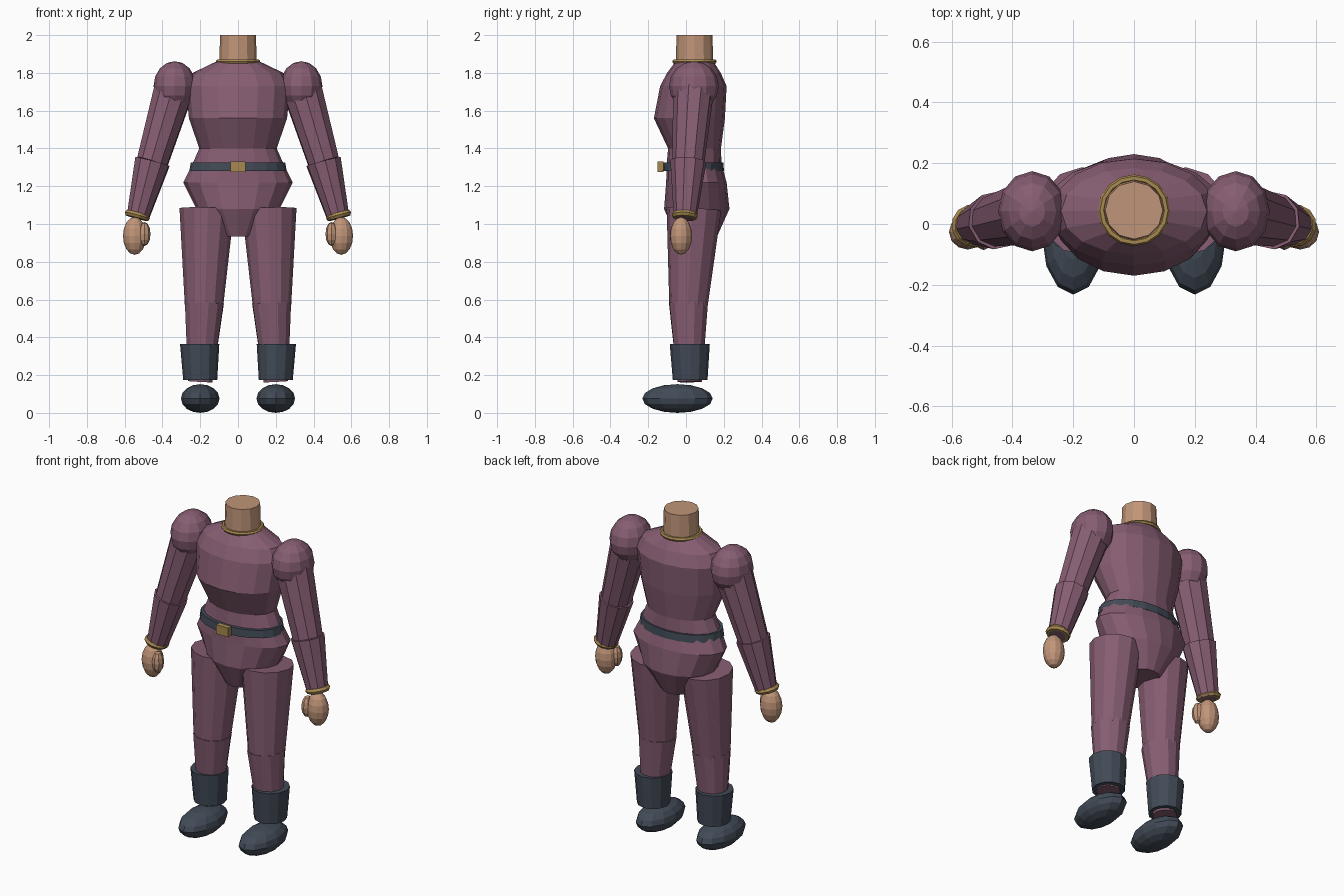
import bpy, bmesh, math
from mathutils import Vector, Matrix

if "Cube" in bpy.data.objects:
    bpy.data.objects.remove(bpy.data.objects["Cube"])


def material(name, rgb):
    m = bpy.data.materials.new(name)
    m.diffuse_color = (*rgb, 1)
    m.use_nodes = True
    m.node_tree.nodes["Principled BSDF"].inputs["Base Color"].default_value = m.diffuse_color
    return m


CLOTH = material("plum_cloth", (0.24, 0.11, 0.17))
SKIN = material("skin", (0.53, 0.30, 0.19))
DARK = material("dark_leather", (0.054, 0.07, 0.095))
GOLD = material("gold_trim", (0.38, 0.25, 0.08))


def finish(name, bm, mat, mirror=False):
    bmesh.ops.recalc_face_normals(bm, faces=bm.faces)
    me = bpy.data.meshes.new(name)
    bm.to_mesh(me)
    bm.free()
    me.materials.append(mat)
    ob = bpy.data.objects.new(name, me)
    bpy.context.collection.objects.link(ob)
    if mirror:
        ob.modifiers.new("mirror", 'MIRROR').use_mirror_merge = False
    return ob


def loft(name, rings, mat, n=16, mirror=False):
    """Capped stack of ellipses: (z, cx, cy, rx, ry)."""
    bm = bmesh.new()
    loops = [[bm.verts.new((cx + rx * math.cos(2 * math.pi * i / n),
                            cy + ry * math.sin(2 * math.pi * i / n), z))
              for i in range(n)] for z, cx, cy, rx, ry in rings]
    for a, b in zip(loops, loops[1:]):
        for i in range(n):
            j = (i + 1) % n
            bm.faces.new((a[i], a[j], b[j], b[i]))
    bm.faces.new(loops[0])
    bm.faces.new(loops[-1])
    return finish(name, bm, mat, mirror)


def limb(name, a, b, ra, rb, mat, n=10):
    """Mirrored tapered tube from a to b."""
    a, b = Vector(a), Vector(b)
    bm = bmesh.new()
    rot = (b - a).to_track_quat('Z', 'Y').to_matrix().to_4x4()
    bmesh.ops.create_cone(bm, cap_ends=True, segments=n, radius1=ra, radius2=rb,
                          depth=(b - a).length,
                          matrix=Matrix.Translation((a + b) / 2) @ rot)
    return finish(name, bm, mat, True)


def ball(name, c, r, mat, u=12, v=8):
    """Mirrored ellipsoid."""
    bm = bmesh.new()
    bmesh.ops.create_uvsphere(bm, u_segments=u, v_segments=v, radius=1,
                              matrix=Matrix.Translation(c) @ Matrix.Diagonal((*r, 1)))
    return finish(name, bm, mat, True)


def ring(name, c, axis, major, minor, mat, mirror=False, n=16, k=6):
    """Torus around an axis."""
    m = Matrix.Translation(c) @ Vector(axis).to_track_quat('Z', 'Y').to_matrix().to_4x4()
    bm = bmesh.new()
    v = []
    for i in range(n):
        t = 2 * math.pi * i / n
        row = []
        for j in range(k):
            p = 2 * math.pi * j / k
            r = major + minor * math.cos(p)
            row.append(bm.verts.new(m @ Vector((r * math.cos(t), r * math.sin(t),
                                                minor * math.sin(p)))))
        v.append(row)
    for i in range(n):
        for j in range(k):
            i2, j2 = (i + 1) % n, (j + 1) % k
            bm.faces.new((v[i][j], v[i2][j], v[i2][j2], v[i][j2]))
    return finish(name, bm, mat, mirror)


# Torso from crotch to collar: z, cx, cy, rx, ry
loft("torso", [(0.935, 0, 0.055, 0.10, 0.11), (1.08, 0, 0.057, 0.22, 0.173),
               (1.22, 0, 0.055, 0.29, 0.16), (1.32, 0, 0.043, 0.24, 0.145),
               (1.40, 0, 0.045, 0.205, 0.14), (1.56, 0, 0.018, 0.26, 0.188),
               (1.73, 0, 0.039, 0.275, 0.176), (1.80, 0, 0.042, 0.24, 0.142),
               (1.86, 0, 0.045, 0.115, 0.10)], CLOTH)

# Neck and collar
loft("neck", [(1.82, 0, 0.045, 0.10, 0.10), (2.0, 0, 0.045, 0.095, 0.095)], SKIN, n=12)
ring("collar", (0, 0.045, 1.86), (0, 0, 1), 0.106, 0.012, GOLD)

# Belt and buckle
loft("belt", [(1.28, 0, 0.038, 0.258, 0.163), (1.325, 0, 0.038, 0.25, 0.16)], DARK, n=20)
bm = bmesh.new()
bmesh.ops.create_cube(bm, size=1, matrix=Matrix.Translation((0, -0.135, 1.303))
                      @ Matrix.Diagonal((0.08, 0.03, 0.055, 1)))
finish("buckle", bm, GOLD)

# Arms
elbow, wrist = Vector((0.453, 0.012, 1.33)), Vector((0.532, -0.005, 1.03))
ball("shoulder", (0.335, 0.042, 1.73), (0.112, 0.132, 0.132), CLOTH)
limb("upper_arm", (0.34, 0.04, 1.71), elbow, 0.108, 0.086, CLOTH)
limb("forearm", elbow, wrist, 0.096, 0.06, CLOTH)
ring("wrist_band", (0.533, -0.006, 1.045), wrist - elbow, 0.053, 0.017, GOLD, True, n=12)
ball("hand", (0.547, -0.026, 0.937), (0.062, 0.058, 0.10), SKIN)
ball("thumb", (0.495, -0.05, 0.947), (0.032, 0.036, 0.064), SKIN, 8, 6)

# Legs
limb("thigh", (0.165, 0.042, 1.08), (0.18, 0.013, 0.57), 0.145, 0.102, CLOTH, 12)
limb("shin", (0.178, 0.013, 0.585), (0.20, 0.02, 0.165), 0.106, 0.066, CLOTH, 12)

# Boots
loft("boot_cuff", [(0.175, 0.2, 0.022, 0.09, 0.092), (0.365, 0.203, 0.02, 0.104, 0.106)],
     DARK, n=12, mirror=True)
ball("foot", (0.2, -0.045, 0.076), (0.102, 0.187, 0.076), DARK)
